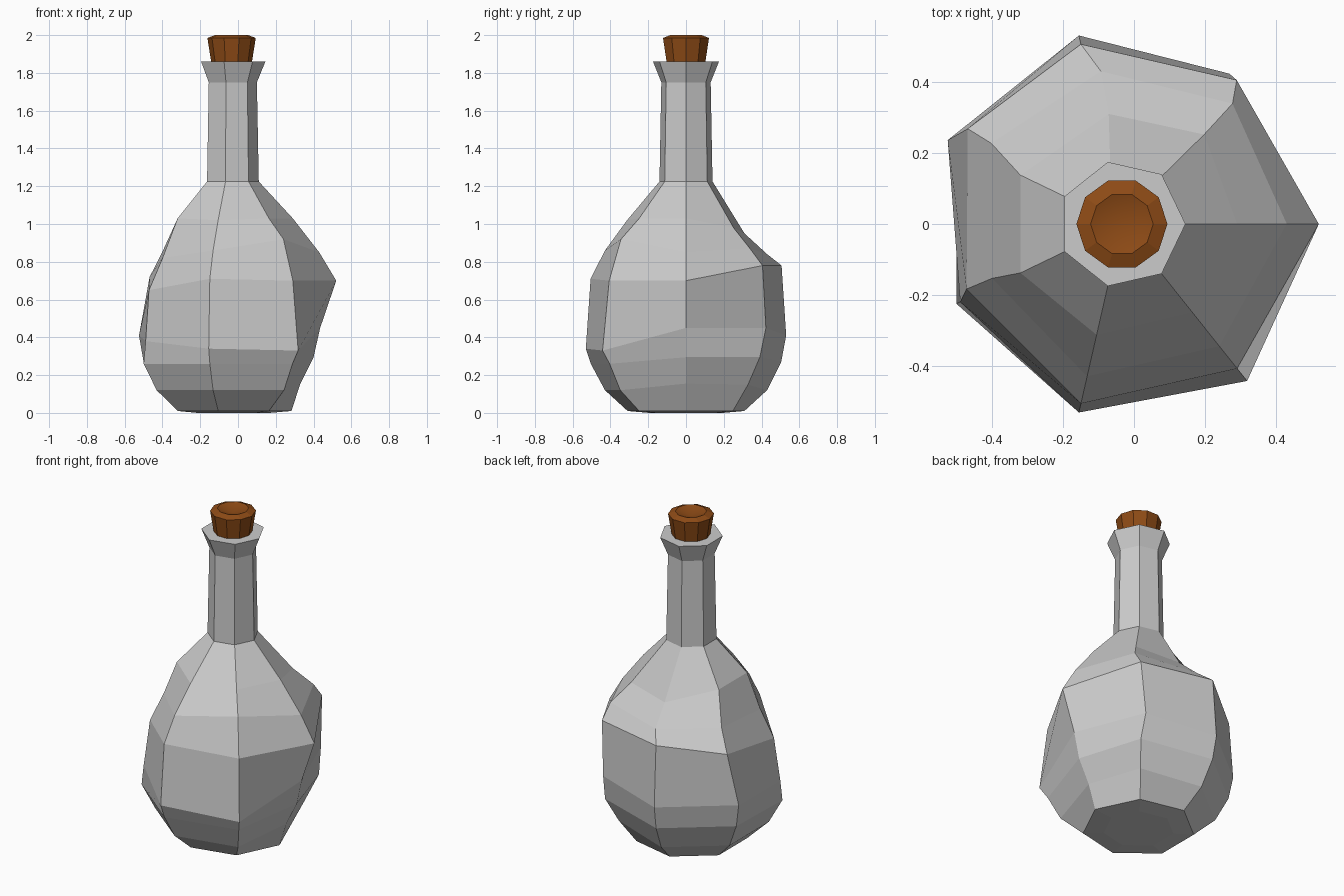
import bpy, bmesh
from math import cos, sin, radians

if "Cube" in bpy.data.objects:
    bpy.data.objects.remove(bpy.data.objects["Cube"])

CX = -0.034          # axis of the neck and cork
SIDES = 7

# Uneven belly: per column, (radius, height, optional angle shift in degrees)
BELLY = [
    [(.364, .155), (.434, .295), (.469, .45), (.554, .70), (.464, .85), (.324, 1.03)],
    [(.42, .15), (.50, .295), (.52, .45, 3), (.518, .78), (.46, .87, -4), (.342, .98, -4)],
    [(.44, .12), (.517, .27), (.544, .41), (.519, .78), (.434, .84, -5), (.312, .95, -6)],
    [(.44, .12), (.517, .27), (.544, .41), (.51, .72, -6), (.432, .85, -6), (.317, 1.03)],
    [(.44, .12), (.517, .26), (.505, .38), (.474, .65, -3), (.396, .82, -3), (.317, 1.03)],
    [(.44, .12), (.517, .26), (.544, .34), (.518, .71), (.44, .86), (.32, 1.02)],
    [(.445, .12), (.517, .26), (.565, .33), (.52, .70), (.44, .92), (.317, 1.03)],
]


def point(r, z, deg):
    a = radians(deg)
    return (CX + r * cos(a), r * sin(a), z)


def ring(r, z, n):
    return [point(r, z, 360 * i / n) for i in range(n)]


def loft(name, rings, tip=None):
    """Skin closed rings bottom to top; cap the ends, the top with an optional centre point."""
    bm = bmesh.new()
    loops = [[bm.verts.new(p) for p in pts] for pts in rings]
    n = len(loops[0])
    for low, high in zip(loops, loops[1:]):
        for i in range(n):
            j = (i + 1) % n
            bm.faces.new((low[i], low[j], high[j], high[i]))
    bm.faces.new(loops[0][::-1])
    if tip:
        c = bm.verts.new(tip)
        for i in range(n):
            f = bm.faces.new((loops[-1][i], loops[-1][(i + 1) % n], c))
            f.smooth = True
    else:
        bm.faces.new(loops[-1])
    mesh = bpy.data.meshes.new(name)
    bm.to_mesh(mesh)
    bm.free()
    obj = bpy.data.objects.new(name, mesh)
    bpy.context.collection.objects.link(obj)
    return obj


# Bottle: foot, lumpy belly, straight neck, flared lip
rings = [ring(.20, 0, SIDES), ring(.317, .01, SIDES)]
for level in zip(*BELLY):
    rings.append([point(p[0], p[1], 360 * i / SIDES + (p[2] if len(p) > 2 else 0))
                  for i, p in enumerate(level)])
rings += [ring(r, z, SIDES) for r, z in ((.144, 1.225), (.134, 1.75), (.179, 1.86))]
loft("bottle", rings)

# Cork: ten-sided taper with a bevelled rim and dished top
cork = loft("cork", [ring(r, z, 10) for r, z in ((.105, 1.84), (.128, 1.985), (.088, 2.0))],
            tip=(CX, 0, 1.97))
brown = bpy.data.materials.new("cork_brown")
brown.diffuse_color = (.27, .07, .008, 1)
brown.use_nodes = True
brown.node_tree.nodes["Principled BSDF"].inputs["Base Color"].default_value = brown.diffuse_color
cork.data.materials.append(brown)
